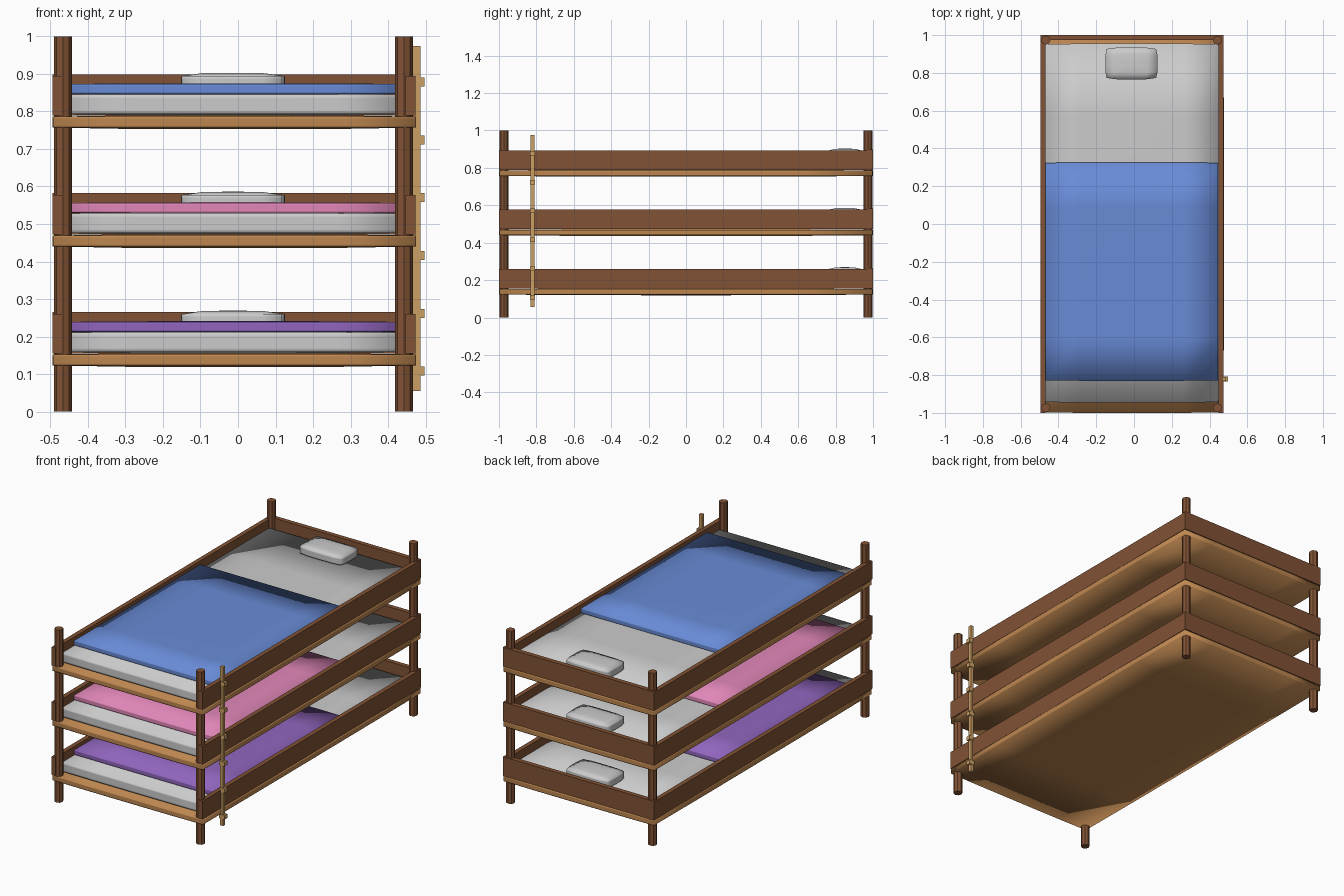
import bpy, bmesh
from mathutils import Vector

if "Cube" in bpy.data.objects:
    bpy.data.objects.remove(bpy.data.objects["Cube"])


def material(name, rgb):
    m = bpy.data.materials.new(name)
    m.diffuse_color = (*rgb, 1)
    m.use_nodes = True
    m.node_tree.nodes["Principled BSDF"].inputs["Base Color"].default_value = m.diffuse_color
    return m


BROWN = material("dark_wood", (0.22, 0.085, 0.035))
TAN = material("light_wood", (0.51, 0.24, 0.08))
PALE = material("ladder_wood", (0.60, 0.35, 0.13))
WHITE = material("linen", (0.85, 0.85, 0.83))
BLUE = material("blue_cloth", (0.14, 0.26, 0.68))
PINK = material("pink_cloth", (0.75, 0.24, 0.48))
PURPLE = material("purple_cloth", (0.28, 0.13, 0.51))


def finish(bm, name, mat, smooth=False):
    me = bpy.data.meshes.new(name)
    bm.normal_update()
    for f in bm.faces:
        f.smooth = smooth
    bm.to_mesh(me)
    bm.free()
    ob = bpy.data.objects.new(name, me)
    me.materials.append(mat)
    bpy.context.collection.objects.link(ob)
    return ob


def box(name, lo, hi, mat, pinch=0.0, side=0.0):
    """Box between two corners; pinch/side draw its rim in for a soft pad."""
    lo, hi = Vector(lo), Vector(hi)
    mid, half = (lo + hi) / 2, (hi - lo) / 2
    bm = bmesh.new()
    bmesh.ops.create_cube(bm, size=2)
    soft = pinch > 0
    if soft:
        bmesh.ops.subdivide_edges(bm, edges=bm.edges[:], cuts=4, use_grid_fill=True)
    for v in bm.verts:
        x, y, z = v.co
        rim = max(x ** 4, y ** 4)
        v.co = mid + Vector((x * (half.x - side * y ** 4),
                             y * (half.y - side * x ** 4),
                             z * (half.z - pinch * rim)))
    return finish(bm, name, mat, soft)


# Corner posts
XL, XR = -0.495, 0.473
for sx, x in (("left", -0.467), ("right", 0.442)):
    for sy, y in (("front", -0.973), ("back", 0.973)):
        bm = bmesh.new()
        bmesh.ops.create_cone(bm, cap_ends=True, segments=8, radius1=0.024,
                              radius2=0.024, depth=1)
        bmesh.ops.translate(bm, verts=bm.verts, vec=(x, y, 0.5))
        post = finish(bm, f"{sy}_{sx}_post", BROWN)
        top_edges = None

# Three bunks, each with platform, guard rails, mattress, blanket and pillow
for level, z, cloth in (("lower", 0.155, PURPLE), ("middle", 0.472, PINK),
                        ("upper", 0.789, BLUE)):
    box(f"{level}_platform", (XL, -1, z - 0.036), (XR + 0.003, 1, z + 0.001),
        TAN, 0.004, 0.003)
    box(f"{level}_left_rail", (XL, -1, z), (XL + 0.026, 1, z + 0.105), BROWN)
    box(f"{level}_right_rail", (XR - 0.026, -1, z), (XR, 1, z + 0.105), BROWN)
    box(f"{level}_back_rail", (XL, 0.973, z), (XR, 1, z + 0.11), BROWN)
    box(f"{level}_mattress", (-0.47, -0.945, z + 0.001), (0.448, 0.955, z + 0.059),
        WHITE, 0.003, 0.002)
    box(f"{level}_blanket", (-0.47, -0.83, z + 0.056), (0.446, 0.325, z + 0.086),
        cloth, 0.002, 0.001)
    box(f"{level}_pillow", (-0.152, 0.765, z + 0.056), (0.125, 0.935, z + 0.114),
        WHITE, 0.009, 0.008)

# Ladder on the right side
box("ladder_pole", (0.466, -0.831, 0.055), (0.486, -0.811, 0.975), PALE)
for i in range(6):
    z = 0.108 + i * 0.154
    box(f"ladder_rung_{i + 1}", (0.462, -0.834, z - 0.012),
        (0.497, -0.808, z + 0.012), PALE)
